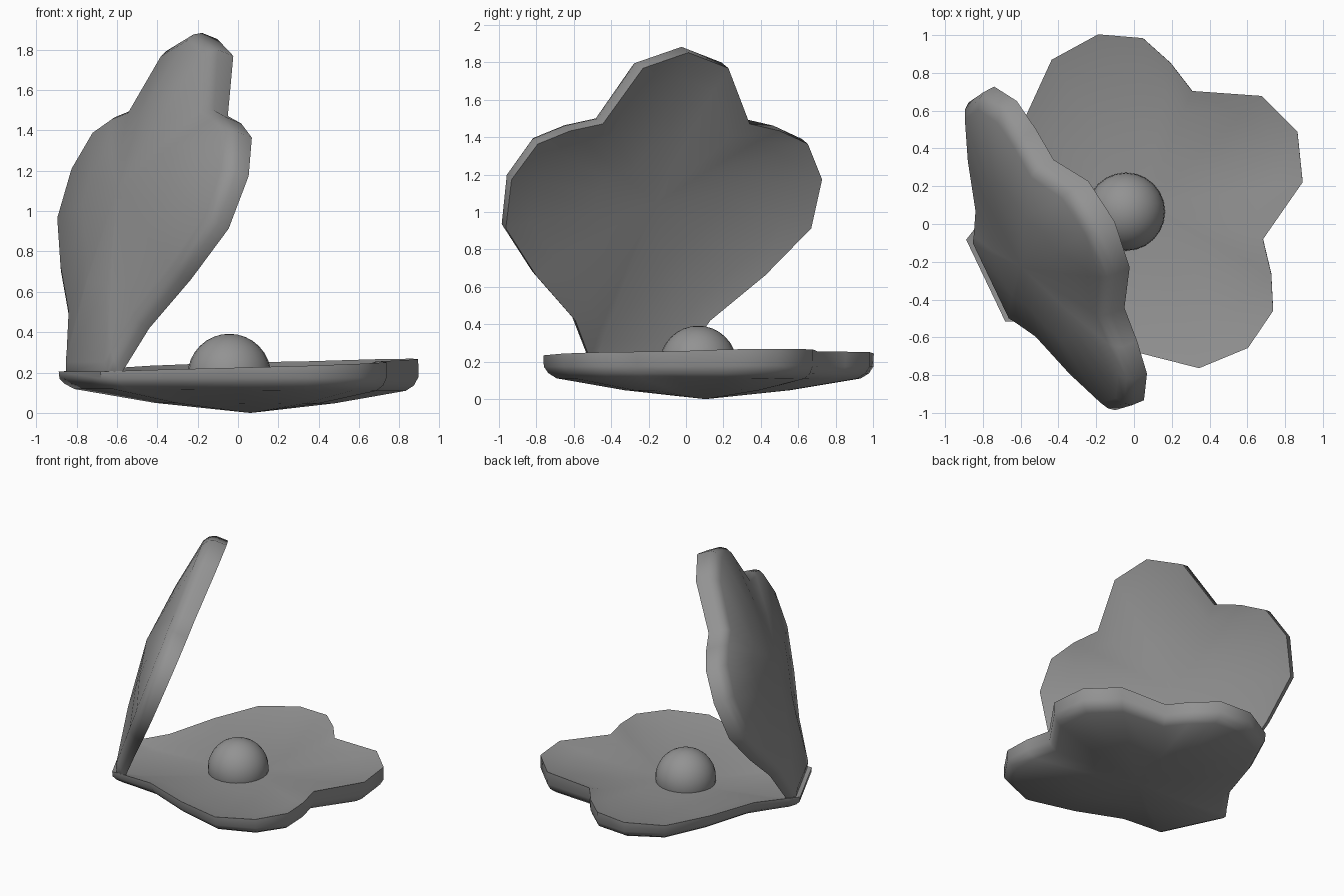
import bpy, bmesh, math
from mathutils import Matrix, Vector

old = bpy.data.objects.get("Cube")
if old:
    bpy.data.objects.remove(old, do_unlink=True)

grey = bpy.data.materials.new("shell_grey")
grey.use_nodes = True
colour = (0.29, 0.29, 0.29, 1)
grey.diffuse_color = colour
grey.node_tree.nodes["Principled BSDF"].inputs["Base Color"].default_value = colour

# Half of the lobed outline: distance from hinge, half width
HALF = [(0, .24), (.07, .275), (.29, .4), (.55, .68), (.82, .905), (1.1, .92),
        (1.305, .8), (1.38, .62), (1.42, .435), (1.74, .253)]
OUTLINE = [(u, -v) for u, v in HALF] + [(1.83, 0)] + HALF[::-1]
APEX = Vector((.93, 0))
HINGE = Vector((-.785, -.3, 0))
HEADING = math.atan2(.43, .9)


def finish(name, bm, angle):
    bmesh.ops.recalc_face_normals(bm, faces=bm.faces[:])
    mesh = bpy.data.meshes.new(name)
    bm.to_mesh(mesh)
    bm.free()
    mesh.materials.append(grey)
    obj = bpy.data.objects.new(name, mesh)
    bpy.context.collection.objects.link(obj)
    bpy.ops.object.select_all(action='DESELECT')
    obj.select_set(True)
    bpy.context.view_layer.objects.active = obj
    bpy.ops.object.shade_smooth_by_angle(angle=math.radians(angle))


def shell(name, matrix):
    bm = bmesh.new()

    # Copy of the outline, shrunk and sunk; the tapered depth thins to the hinge
    def ring(scale, depth, tapered=0, power=1):
        verts = []
        for u, v in OUTLINE:
            p = APEX + (Vector((u, v)) - APEX) * scale
            thin = min(1, .4 + .34 * u) ** power
            verts.append(bm.verts.new((p.x, p.y, -depth - tapered * thin)))
        return verts

    # Hollow inside, rim wall, rounded lip, shallow conical back
    rings = [ring(.4, .07), ring(.82, .038), ring(1, 0),
             ring(.997, 0, .09), ring(.97, 0, .13, .8),
             ring(.92, 0, .155, .6), ring(.5, .127, .0775, .6)]
    n = len(OUTLINE)
    for a, b in zip(rings, rings[1:]):
        for i in range(n):
            j = (i + 1) % n
            bm.faces.new((a[i], a[j], b[j], b[i]))
    for loop, depth in ((rings[0], .08), (rings[-1], .238)):
        centre = bm.verts.new((APEX.x, 0, -depth))
        for i in range(n):
            bm.faces.new((loop[i], loop[(i + 1) % n], centre))
    bm.transform(matrix)
    finish(name, bm, 50)


place = Matrix.Translation(HINGE) @ Matrix.Rotation(HEADING, 4, 'Z')

# Lower shell lies nearly flat; upper shell is its mirror, opened at the hinge
shell("lower_shell", place @ Matrix.Translation((0, 0, .205))
      @ Matrix.Rotation(math.radians(-2), 4, 'Y'))
shell("upper_shell", place @ Matrix.Translation((.08, -.012, .15))
      @ Matrix.Rotation(math.radians(-68.5), 4, 'Y') @ Matrix.Diagonal((1, 1, -1, 1)))

# Pearl, with its hidden underside trimmed inside the shell
bm = bmesh.new()
bmesh.ops.create_uvsphere(bm, u_segments=24, v_segments=16, radius=.207)
bmesh.ops.translate(bm, verts=bm.verts[:], vec=(-.043, .065, .185))
bmesh.ops.bisect_plane(bm, geom=bm.verts[:] + bm.edges[:] + bm.faces[:],
                       plane_co=(0, 0, .07), plane_no=(0, 0, -1), clear_outer=True)
bmesh.ops.holes_fill(bm, edges=[e for e in bm.edges if e.is_boundary])
finish("pearl", bm, 40)
